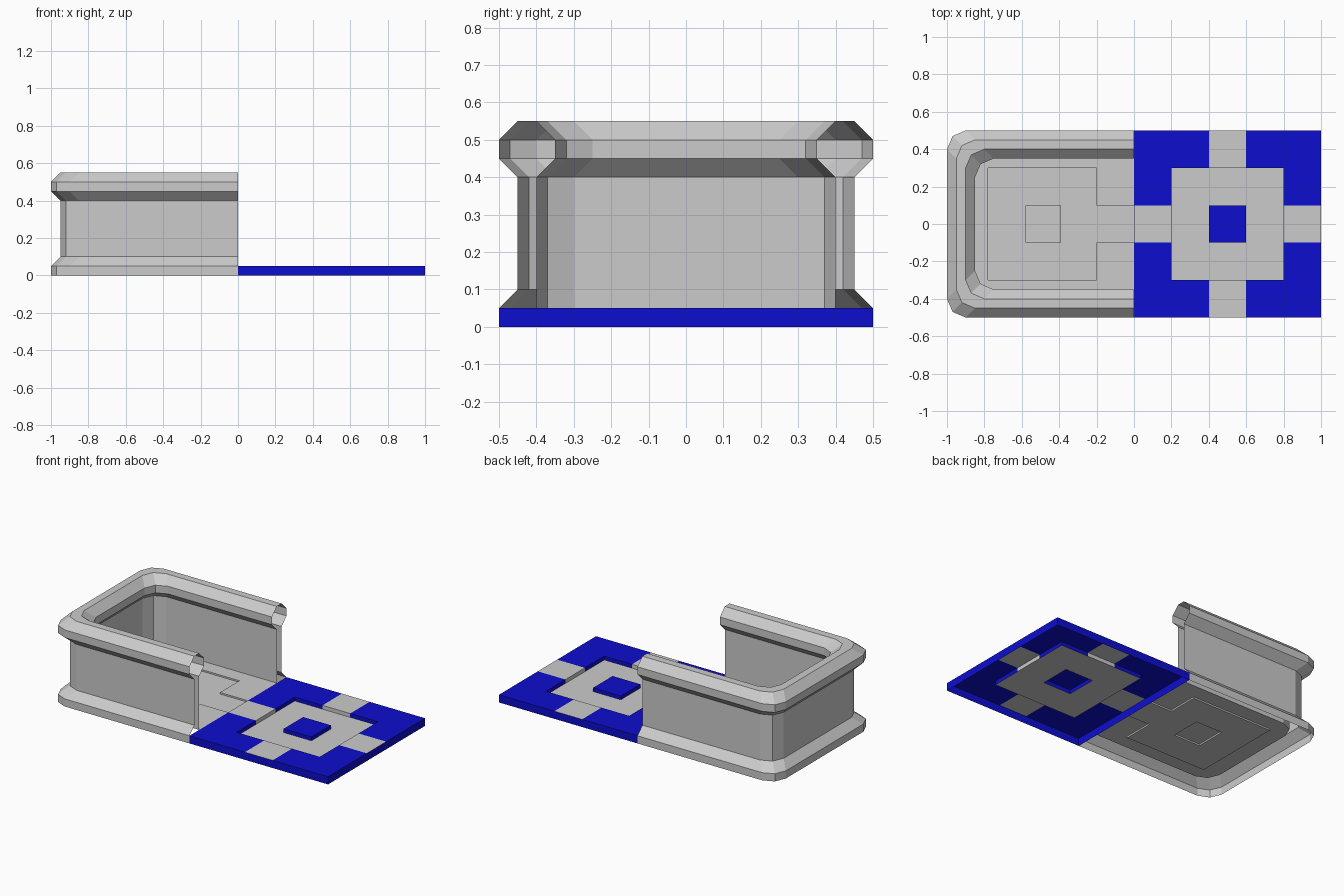
import bpy, bmesh

if "Cube" in bpy.data.objects:
    bpy.data.objects.remove(bpy.data.objects["Cube"])


def material(name, colour):
    m = bpy.data.materials.new(name)
    m.diffuse_color = (*colour, 1)
    m.use_nodes = True
    m.node_tree.nodes["Principled BSDF"].inputs["Base Color"].default_value = m.diffuse_color
    return m


GREY = material("light grey", (0.60, 0.60, 0.60))
BLUE = material("deep blue", (0.004, 0.004, 0.62))


def finish(name, bm, mats):
    mesh = bpy.data.meshes.new(name)
    bm.to_mesh(mesh)
    bm.free()
    for m in mats:
        mesh.materials.append(m)
    obj = bpy.data.objects.new(name, mesh)
    bpy.context.collection.objects.link(obj)
    return obj


def stepped_panel(xs, ys, rule, skirt=False):
    """Grid of flat cells; rule(x, y) gives (height, material) and steps are walled."""
    bm = bmesh.new()
    nx, ny = len(xs) - 1, len(ys) - 1

    def cell(i, j):
        if 0 <= i < nx and 0 <= j < ny:
            return rule((xs[i] + xs[i + 1]) / 2, (ys[j] + ys[j + 1]) / 2)
        return (0.0, 1) if skirt else None

    def quad(points, mat):
        bm.faces.new([bm.verts.new(p) for p in points]).material_index = mat

    def step(p, q, one, two):
        # one lies to the left of the edge p-q, two lies to its right
        if one is None or two is None or one[0] == two[0]:
            return
        if one[0] < two[0]:
            p, q, one, two = q, p, two, one
        mat = 1 if skirt and two[0] == 0 else one[1]
        quad([(*p, two[0]), (*q, two[0]), (*q, one[0]), (*p, one[0])], mat)

    for i in range(nx + 1):
        for j in range(ny + 1):
            if i < nx and j < ny:
                z, mat = cell(i, j)
                quad([(xs[i], ys[j], z), (xs[i + 1], ys[j], z),
                      (xs[i + 1], ys[j + 1], z), (xs[i], ys[j + 1], z)], mat)
            if j < ny:
                step((xs[i], ys[j]), (xs[i], ys[j + 1]), cell(i - 1, j), cell(i, j))
            if i < nx:
                step((xs[i], ys[j]), (xs[i + 1], ys[j]), cell(i, j), cell(i, j - 1))
    bmesh.ops.remove_doubles(bm, verts=bm.verts[:], dist=1e-5)
    return bm


# U-shaped wall: profile of (distance from centre line, height), open at the ends
profile = [(.5, 0), (.5, .05), (.45, .1), (.45, .4), (.5, .45), (.5, .5),
           (.45, .55), (.4, .55), (.35, .5), (.35, .45), (.4, .4), (.4, .05)]


def wall_path(h):
    half = [(0, h), (-h - .4, h), (-h - .47, h - .03), (-h - .5, h - .1)]
    return [(x, -y) for x, y in half] + half[::-1]


bm = bmesh.new()
rows = [[bm.verts.new((x, y, z)) for x, y in wall_path(h)] for h, z in profile]
for low, high in zip(rows, rows[1:]):
    for i in range(len(low) - 1):
        bm.faces.new((low[i], high[i], high[i + 1], low[i + 1]))
finish("surrounding_wall", bm, [GREY])


# Grey floor with a shallow square channel and an entry strip
def floor_rule(x, y):
    centre = -.58 < x < -.39 and abs(y) < .1
    square = -.78 < x < -.2 and abs(y) < .3
    strip = x > -.2 and abs(y) < .1
    return (.04 if strip or (square and not centre) else .05, 0)


floor = stepped_panel([-.9, -.78, -.58, -.39, -.2, 0], [-.4, -.3, -.1, .1, .3, .4], floor_rule)
# Trim the floor corners to the wall
for s in (-1, 1):
    for nx, ny in ((-.07, .03), (-.03, .07)):
        bmesh.ops.bisect_plane(floor, geom=floor.verts[:] + floor.edges[:] + floor.faces[:],
                               plane_co=(-.87, s * .37, 0), plane_no=(nx, s * ny, 0),
                               clear_outer=True)
finish("inner_floor", floor, [GREY])


# Blue plate with a sunken grey ring, flush grey arms and a blue centre block
def plate_rule(x, y):
    dx, dy = abs(x - .5), abs(y)
    if dx < .1 and dy < .1:
        return (.05, 1)
    if dx < .3 and dy < .3:
        return (.025, 0)
    return (.05, 0 if min(dx, dy) < .1 else 1)


plate = stepped_panel([0, .2, .4, .6, .8, 1], [-.5, -.3, -.1, .1, .3, .5], plate_rule, skirt=True)
finish("patterned_plate", plate, [GREY, BLUE])
